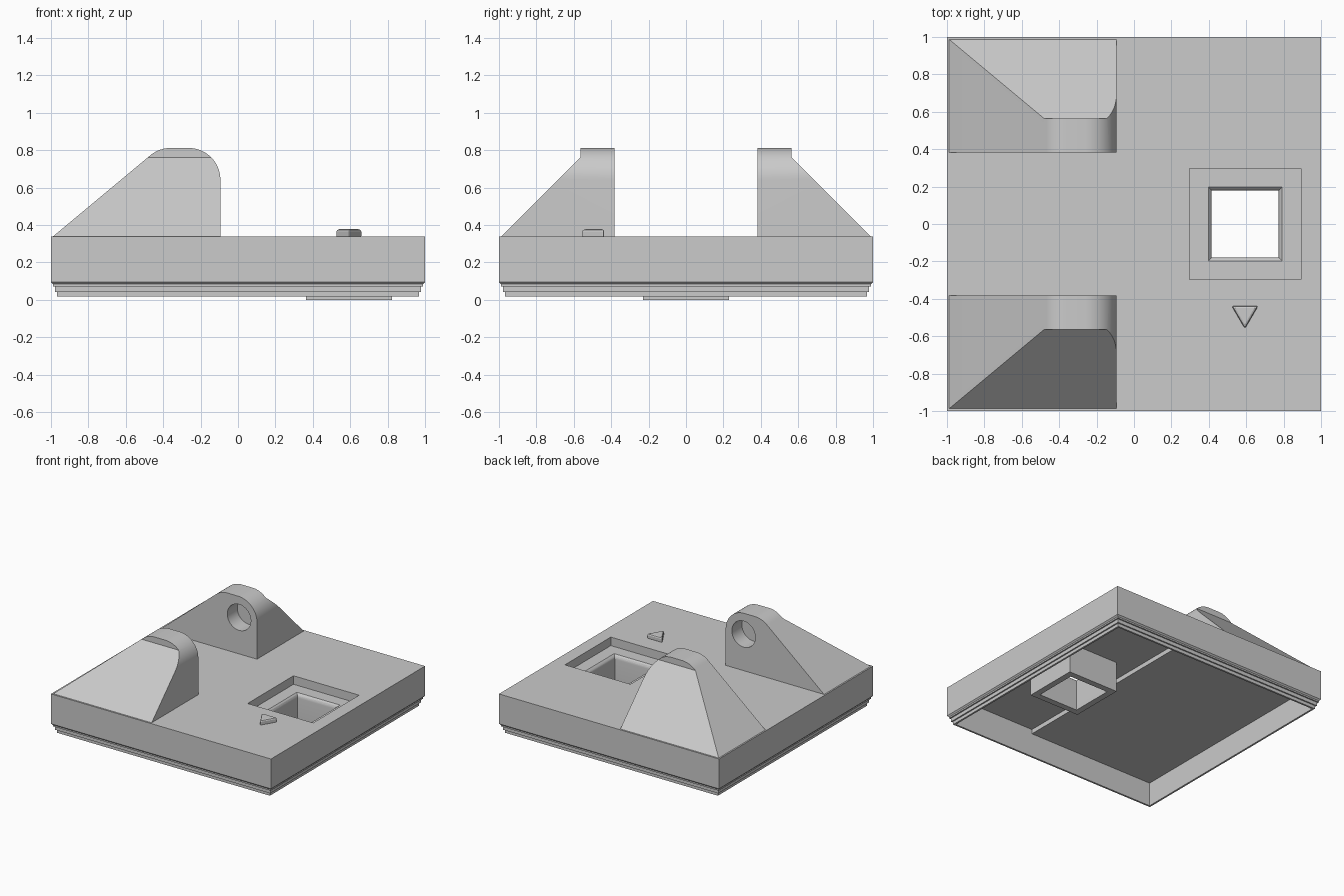
import bpy, bmesh, math

old = bpy.data.objects.get("Cube")
if old:
    bpy.data.objects.remove(old, do_unlink=True)

GREY = (0.595, 0.595, 0.595, 1.0)
mat = bpy.data.materials.new("plain grey")
mat.use_nodes = True
mat.diffuse_color = GREY
mat.node_tree.nodes["Principled BSDF"].inputs["Base Color"].default_value = GREY


def make(name, bm):
    bmesh.ops.recalc_face_normals(bm, faces=bm.faces)
    mesh = bpy.data.meshes.new(name)
    bm.to_mesh(mesh)
    bm.free()
    mesh.materials.append(mat)
    obj = bpy.data.objects.new(name, mesh)
    bpy.context.collection.objects.link(obj)
    return obj


def prism(name, points, axis, start, end):
    """Extrude a 2D outline along one axis."""
    place = {"x": lambda u, v, w: (w, u, v),
             "y": lambda u, v, w: (u, w, v),
             "z": lambda u, v, w: (u, v, w)}[axis]
    bm = bmesh.new()
    a, b = [[bm.verts.new(place(u, v, w)) for u, v in points] for w in (start, end)]
    bm.faces.new(a)
    bm.faces.new(b)
    n = len(points)
    for i in range(n):
        j = (i + 1) % n
        bm.faces.new((a[i], a[j], b[j], b[i]))
    return make(name, bm)


def square_stack(name, cx, levels):
    """Square sections (half width, height) joined from bottom to top."""
    bm = bmesh.new()
    rings = [[bm.verts.new((cx + h * sx, h * sy, z))
              for sx, sy in ((-1, -1), (1, -1), (1, 1), (-1, 1))] for h, z in levels]
    bm.faces.new(rings[0])
    bm.faces.new(rings[-1])
    for a, b in zip(rings, rings[1:]):
        for i in range(4):
            j = (i + 1) % 4
            bm.faces.new((a[i], a[j], b[j], b[i]))
    return make(name, bm)


def activate(obj):
    bpy.ops.object.select_all(action="DESELECT")
    obj.select_set(True)
    bpy.context.view_layer.objects.active = obj


def boolean(obj, cutter, operation="DIFFERENCE"):
    mod = obj.modifiers.new("cut", "BOOLEAN")
    mod.operation = operation
    mod.solver = "EXACT"
    mod.object = cutter
    activate(obj)
    bpy.ops.object.modifier_apply(modifier=mod.name)


def discard(obj):
    bpy.data.objects.remove(obj, do_unlink=True)


def arc(cx, cz, r, a0, a1, n=14):
    angles = [math.radians(a0 + (a1 - a0) * i / n) for i in range(n + 1)]
    return [(cx + r * math.cos(a), cz + r * math.sin(a)) for a in angles]


TOP = 0.34       # lid surface
FLOOR = 0.27     # bottom of the top pocket
W = 0.952        # inner half width
HOLE_X = 0.594

# Lid with stepped lower rim
lid = square_stack("lid", 0, [(0.967, 0.017), (0.967, 0.043), (0.978, 0.043), (0.978, 0.072),
                              (0.989, 0.072), (0.989, 0.084), (1, 0.095), (1, TOP)])

# Hollow underside, with a thicker roof under the lugs
cavity = prism("cavity_cutter", [(-W, -0.1), (W, -0.1), (W, 0.25),
                                 (0.205, 0.25), (0.205, 0.213), (-W, 0.213)], "y", -W, W)
boolean(lid, cavity)
discard(cavity)

# Square pocket in the top
pocket = square_stack("pocket_cutter", HOLE_X, [(0.298, FLOOR), (0.298, 0.5)])
boolean(lid, pocket)
discard(pocket)

# Square tube below the pocket, open right through, with a rounded lip
tube = square_stack("square_tube", HOLE_X, [(0.23, 0), (0.23, 0.26)])
opening = square_stack("opening_cutter", HOLE_X,
                       [(0.179, -0.1), (0.179, 0.235), (0.181, 0.25),
                        (0.187, 0.262), (0.197, FLOOR), (0.197, 0.3)])
boolean(lid, opening)
boolean(tube, opening)
discard(opening)
for part in (lid, tube):
    activate(part)
    bpy.ops.object.shade_smooth_by_angle(angle=math.radians(30))

# Pair of hinge lugs, rounded on top, sloped outwards, with blind pin holes
R = 0.17
outline = ([(-0.988, 0.33), (-0.094, 0.33)]
           + arc(-0.094 - R, 0.812 - R, R, 0, 90)
           + arc(-0.36, 0.812 - R, R, 90, 130)
           + [(-0.988, TOP)])
flank = [(0.381, 0.33), (0.381, 0.9), (0.565, 0.9), (0.565, 0.762),
         (0.987, TOP), (0.987, 0.33)]
for side, label in ((-1, "front"), (1, "back")):
    lug = prism(label + "_hinge_lug", outline, "y", side * 0.3, side * 1.1)
    wedge = prism("flank_cutter", [(y * side, z) for y, z in flank], "x", -1.2, 0.2)
    boolean(lug, wedge, "INTERSECT")
    discard(wedge)
    pin = prism("pin_cutter", arc(-0.257, 0.64, 0.107, 0, 348.75, 31),
                "y", side * 0.3, side * 0.51)
    boolean(lug, pin)
    discard(pin)
    activate(lug)
    bpy.ops.object.shade_smooth_by_angle(angle=math.radians(25))

# Raised triangular pointer
pointer = prism("triangle_pointer", [(0.522, -0.438), (0.664, -0.438), (0.593, -0.56)],
                "z", 0.33, 0.378)
bevel = pointer.modifiers.new("soft edges", "BEVEL")
bevel.width = 0.012
bevel.segments = 2
